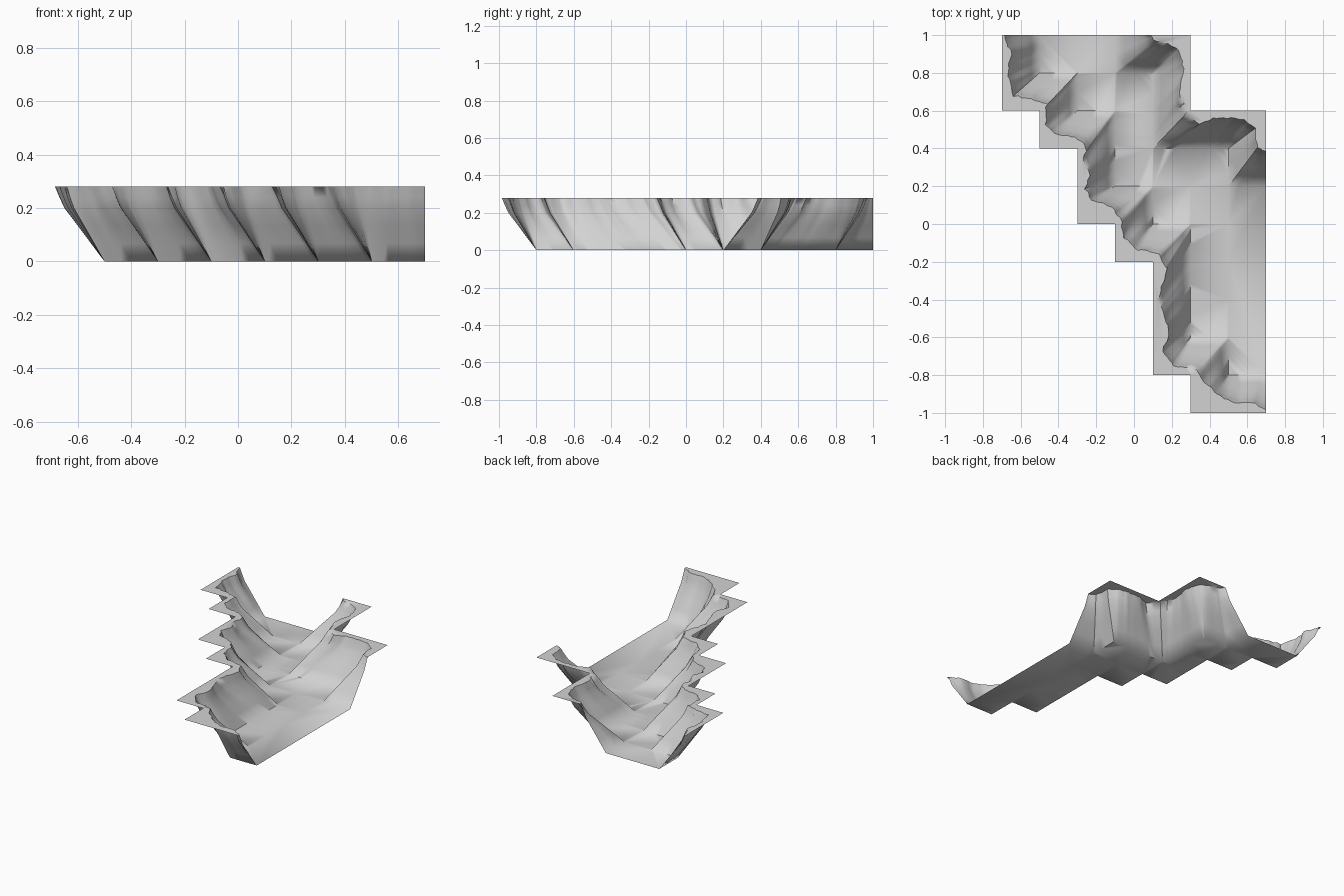
import bpy
import bmesh
import random
from mathutils import Vector, geometry

random.seed(4)
if "Cube" in bpy.data.objects:
    bpy.data.objects.remove(bpy.data.objects["Cube"])

TOP = 0.28

# Stepped plan beside each wall, in tenths of a unit
west_border = [(-7, 10), (-7, 6), (-5, 6), (-5, 4), (-3, 4), (-3, 0), (-1, 0), (-1, -2),
               (1, -2), (1, -8), (3, -8), (3, -10), (7, -10)]
east_border = [(3, 10), (3, 6), (7, 6)]

# Each wall: a corner of its foot, in tenths, with the cliff edge from there to the next corner
west_wall = [
    ((-5, 10), [(-.685, 1), (-.65, .9), (-.67, .8)]),
    ((-5, 8), [(-.64, .68), (-.55, .66)]),
    ((-3, 8), [(-.46, .64), (-.47, .53)]),
    ((-3, 6), [(-.42, .48), (-.31, .46)]),
    ((-1, 6), [(-.25, .4), (-.27, .34), (-.23, .26), (-.26, .19)]),
    ((-1, 2), [(-.22, .13), (-.12, .09)]),
    ((1, 2), [(-.07, .03), (-.05, -.07)]),
    ((1, 0), [(0, -.13)]),
    ((3, 0), [(.13, -.16), (.17, -.24), (.13, -.4), (.16, -.5), (.19, -.58), (.15, -.67)]),
    ((3, -6), [(.21, -.75)]),
    ((5, -6), [(.33, -.77), (.36, -.82)]),
    ((5, -8), [(.44, -.9), (.53, -.95), (.64, -.95)]),
    ((7, -8), [(.7, -.985)])]
east_wall = [
    ((-1, 10), [(.085, 1)]),
    ((-1, 8), [(.1, .97), (.16, .96)]),
    ((1, 8), [(.24, .92), (.26, .82), (.24, .7)]),
    ((1, 4), [(.28, .58), (.35, .53), (.42, .56), (.56, .56)]),
    ((5, 4), [(.64, .51)]),
    ((5, 2), [(.65, .41)]),
    ((7, 2), [(.7, .385)])]

# Wall profile: share of the way from foot to rim, and height
profile = [(0, 0), (.27, .067), (.54, .134), (.81, .2), (.91, .24), (1, TOP)]


def tenths(pairs):
    return [Vector(p) / 10 for p in pairs]


def subdivide(line, step=0.022):
    out = [line[0]]
    for a, b in zip(line, line[1:]):
        n = max(1, round((b - a).length / step))
        out += [a.lerp(b, i / n) for i in range(1, n + 1)]
    return out


def trace(wall):
    """Return matching points along the foot and the ragged rim."""
    feet = tenths([corner for corner, _ in wall])
    foot, rim = [feet[0]], [Vector(wall[0][1][0])]
    for k in range(len(wall) - 1):
        line = subdivide([Vector(p) for p in wall[k][1] + wall[k + 1][1][:1]])
        n = len(line) - 1
        for i in range(1, n + 1):
            t = i / n
            # Ease towards the corners, so that the slope fans out of them
            foot.append(feet[k].lerp(feet[k + 1], t * t * (3 - 2 * t)))
            rim.append(line[i])
    for p in rim[1:-1]:
        p += Vector((random.uniform(-.006, .006), random.uniform(-.006, .006)))
    return foot, rim


def inside(p, poly):
    hit = False
    for a, b in zip(poly, poly[1:] + poly[:1]):
        if (a.y > p.y) != (b.y > p.y):
            hit ^= p.x < a.x + (p.y - a.y) / (b.y - a.y) * (b.x - a.x)
    return hit


bm = bmesh.new()


def add_faces(points, faces):
    verts = [bm.verts.new(p) for p in points]
    for face in faces:
        bm.faces.new([verts[i] for i in face])


def flat_sheet(loop, height, extra=()):
    """Fill a closed outline with triangles at one height."""
    co, _, faces, _, _, _ = geometry.delaunay_2d_cdt(
        loop + list(extra), [], [list(range(len(loop)))], 1, 1e-5)
    add_faces([(p.x, p.y, height) for p in co], faces)


def wall_sheet(foot, rim):
    """Loft from the foot to the rim, with a wavering mid slope."""
    n = len(foot)
    shake = [0] + [random.uniform(-.03, .03) for _ in foot[2:]] + [0]
    points = []
    for share, height in profile:
        sway = 0 if share in (0, 1) else share
        for f, r, s in zip(foot, rim, shake):
            p = f.lerp(r, share + s * sway)
            points.append((p.x, p.y, height))
    add_faces(points, [(j * n + i, j * n + i + 1, (j + 1) * n + i + 1, (j + 1) * n + i)
                       for j in range(len(profile) - 1) for i in range(n - 1)])


# Walls and the flat ledges behind them
floor_plan = []
for wall, border in ((west_wall, west_border), (east_wall, east_border)):
    foot, rim = trace(wall)
    wall_sheet(foot, rim)
    flat_sheet(rim + tenths(border)[::-1], TOP)
    floor_plan = floor_plan + foot if not floor_plan else floor_plan + foot[::-1]

# Valley floor, with inner points on the tile grid
nearby = [Vector((x, y)) for x in (-.05, .05) for y in (-.05, .05)]
grid = [Vector((i / 5 - .1, j / 5)) for i in range(-3, 5) for j in range(-5, 6)]
flat_sheet(floor_plan, 0, [p for p in grid if all(inside(p + d, floor_plan) for d in nearby)])

# Join into one sheet facing up
bmesh.ops.remove_doubles(bm, verts=bm.verts, dist=1e-4)
bm.normal_update()
for face in bm.faces:
    if face.normal.z < 0:
        face.normal_flip()

mesh = bpy.data.meshes.new("valley_terrain")
bm.to_mesh(mesh)
bm.free()
terrain = bpy.data.objects.new("valley_terrain", mesh)
bpy.context.collection.objects.link(terrain)

# Plain stone colour
stone = bpy.data.materials.new("pale_stone")
stone.use_nodes = True
colour = (0.65, 0.65, 0.65, 1)
stone.diffuse_color = colour
stone.node_tree.nodes["Principled BSDF"].inputs["Base Color"].default_value = colour
mesh.materials.append(stone)

# Soft slopes with a crisp cliff edge
bpy.ops.object.select_all(action='DESELECT')
terrain.select_set(True)
bpy.context.view_layer.objects.active = terrain
bpy.ops.object.shade_smooth_by_angle(angle=1.05)
